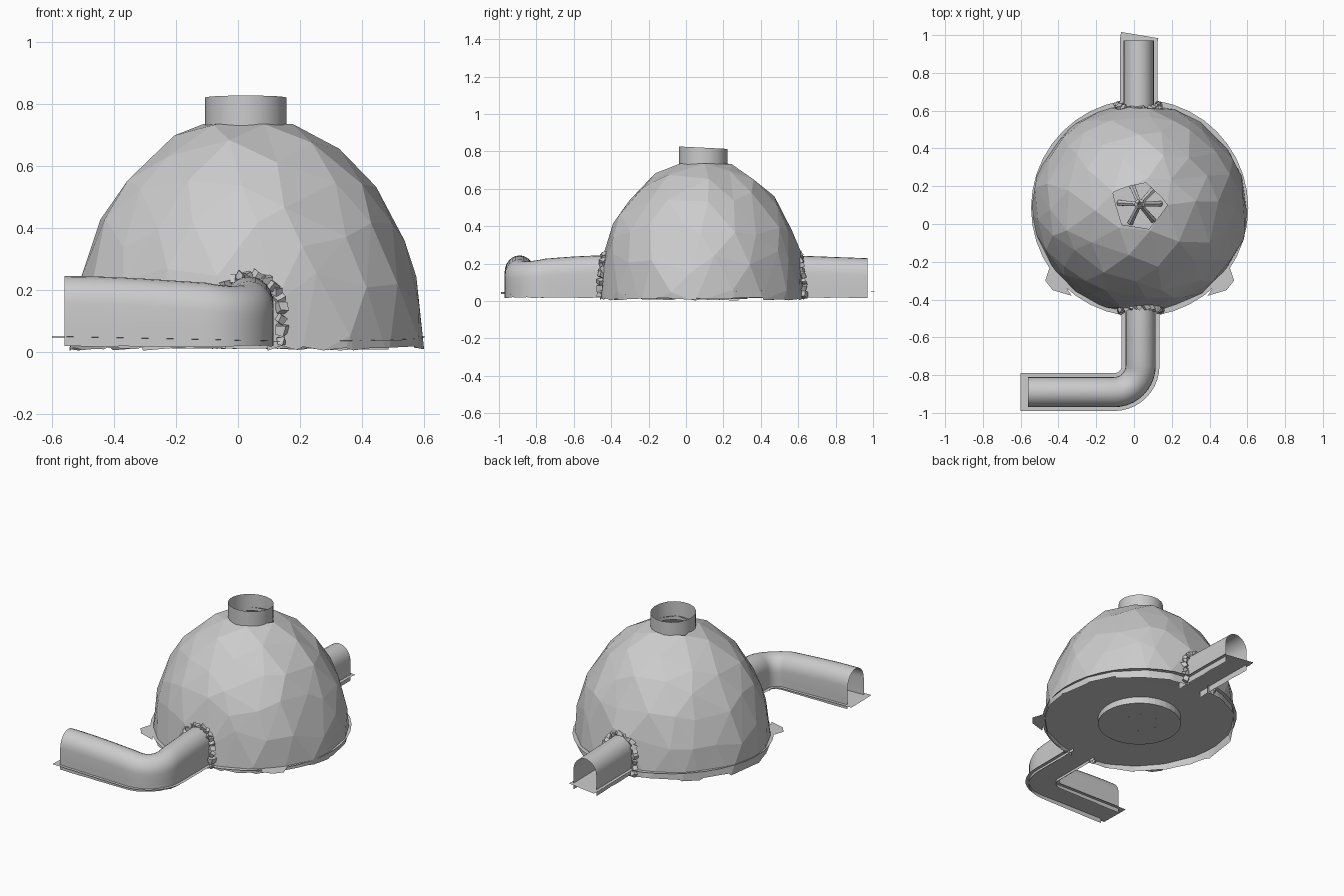
import bpy, bmesh, math, random
from mathutils import Vector, Matrix

random.seed(4)
cube = bpy.data.objects.get("Cube")
if cube:
    bpy.data.objects.remove(cube)

CX, CY = 0.03, 0.085          # dome centre
stone = bpy.data.materials.new("grey_stone")
stone.diffuse_color = (0.6, 0.6, 0.6, 1)
stone.use_nodes = True
stone.node_tree.nodes["Principled BSDF"].inputs["Base Color"].default_value = (0.6, 0.6, 0.6, 1)


def finish(name, bm, smooth=False):
    mesh = bpy.data.meshes.new(name)
    bm.to_mesh(mesh)
    bm.free()
    mesh.materials.append(stone)
    obj = bpy.data.objects.new(name, mesh)
    bpy.context.collection.objects.link(obj)
    if smooth:
        bpy.ops.object.select_all(action='DESELECT')
        obj.select_set(True)
        bpy.context.view_layer.objects.active = obj
        bpy.ops.object.shade_smooth_by_angle(angle=math.radians(40))
    return obj


def ground(x, y):
    return 0.045 + 0.012 * math.sin(2.5 * y) + 0.02 * max(0, -x)


def loft(bm, rows, closed=False):
    """Skin rows of points with quads."""
    rings = [[bm.verts.new(p) for p in row] for row in rows]
    for a, b in zip(rings, rings[1:]):
        n = len(a)
        for i in range(n if closed else n - 1):
            j = (i + 1) % n
            bm.faces.new((a[i], a[j], b[j], b[i]))
    return rings


def circle(r, z, n, cx=CX, cy=CY):
    out = []
    for i in range(n):
        t = math.tau * i / n
        x, y = cx + r * math.cos(t), cy + r * math.sin(t)
        out.append((x, y, z(x, y) if callable(z) else z))
    return out


# Faceted dome shell, cut at the foot and the smoke hole
bm = bmesh.new()
bmesh.ops.create_icosphere(bm, subdivisions=3, radius=1)
for v in bm.verts:
    jitter = Vector([random.uniform(-0.075, 0.075) for _ in range(3)])
    d = (v.co + jitter).normalized() * random.uniform(1.0, 1.025)
    v.co = (CX + d.x * 0.565, CY + d.y * 0.55, 0.02 + d.z * 0.73)


def cut(co, no, below=False, above=False, faces=None):
    faces = bm.faces[:] if faces is None else faces
    geom = set(faces)
    for f in faces:
        geom.update(f.edges)
        geom.update(f.verts)
    return bmesh.ops.bisect_plane(bm, geom=list(geom), plane_co=co, plane_no=no,
                                  clear_inner=below, clear_outer=above)


cut((0, 0, 0.015), (0, 0, 1), below=True)
cut((0, 0, 0.735), (0, 0, 1), above=True)
# doorways at the front and back
for co, no in (((-0.04, 0, 0), (1, 0, 0)), ((0.095, 0, 0), (1, 0, 0)), ((0, 0, 0.19), (0, 0, 1))):
    near = [f for f in bm.faces
            if abs(f.calc_center_median().x - CX) < 0.25 and f.calc_center_median().z < 0.35]
    cut(co, no, faces=near)
doors = [f for f in bm.faces
         if -0.04 < f.calc_center_median().x < 0.095 and f.calc_center_median().z < 0.19]
bmesh.ops.delete(bm, geom=doors, context='FACES')
for v in bm.verts:
    if v.co.z < 0.016:
        v.co.z = random.uniform(0.003, 0.02)
finish("dome_shell", bm)

# Chimney collar with a slightly sloping lip
bm = bmesh.new()
loft(bm, [circle(0.131, 0.71, 18, 0.025, 0.092),
          circle(0.131, lambda x, y: 0.82 - 0.05 * (y - 0.092), 18, 0.025, 0.092)], True)
finish("chimney", bm, True)

# Centre lines of the two tunnels
front_path = [(0.035, -0.42 - 0.055 * i) for i in range(6)]
front_path += [(-0.105 + 0.14 * math.cos(t), -0.75 - 0.14 * math.sin(t))
               for t in [math.pi / 2 * i / 10 for i in range(11)]]
front_path += [(-0.105 - 0.065 * i, -0.89) for i in range(1, 8)]
back_path = [(0.025, 0.54 + 0.0717 * i) for i in range(7)]


def sides(path):
    for i, p in enumerate(path):
        a, b = Vector(path[max(i - 1, 0)]), Vector(path[min(i + 1, len(path) - 1)])
        d = (b - a).normalized()
        yield Vector(p), Vector((-d.y, d.x))


def tunnel(name, path, height):
    bm = bmesh.new()
    rows = []
    for i, (p, n) in enumerate(sides(path)):
        top = height(i / (len(path) - 1))
        foot = 0.015 + random.uniform(0, 0.006)
        section = [(-0.08, foot), (-0.08, 0.08)]
        for k in range(13):
            t = math.pi * (1 - k / 12)
            section.append((0.08 * math.cos(t), top - 0.09 + 0.09 * math.sin(t)))
        section += [(0.08, 0.08), (0.08, foot)]
        rows.append([(p.x + n.x * s, p.y + n.y * s, z) for s, z in section])
    loft(bm, rows)
    finish(name, bm, True)


tunnel("front_tunnel", front_path, lambda t: 0.228 + 0.016 * math.cos(math.tau * t))
tunnel("back_tunnel", back_path, lambda t: 0.245 - 0.016 * t)


# Thin ground strips under the tunnels
def strip(name, path):
    bm = bmesh.new()
    rows = []
    for p, n in sides(path):
        row = []
        for s in (-0.1, -0.05, 0, 0.05, 0.1):
            q = p + n * s
            row.append((q.x, q.y, ground(q.x, q.y)))
        rows.append(row)
    loft(bm, rows)
    finish(name, bm)


strip("front_tunnel_floor", front_path + [(-0.6, -0.89)])
strip("back_tunnel_floor", [(0.025, 0.5)] + back_path + [(0.03, 1.0)])

# Dome floor with a sunken fire pit and two pointed corners
bm = bmesh.new()
loft(bm, [circle(0.245, 0.01, 40), circle(0.245, ground, 40),
          circle(0.42, ground, 40), circle(0.575, ground, 40)], True)
bm.faces.new([bm.verts.new(p) for p in circle(0.245, 0.01, 40)])
for s in (-1, 1):
    corner = [(0.5, -0.3), (0.47, -0.21), (0.36, -0.38), (0.46, -0.35)]
    pts = [(CX + s * x, y) for x, y in corner]
    bm.faces.new([bm.verts.new((x, y, ground(x, y))) for x, y in (pts[0], pts[1], pts[2], pts[3])])
bmesh.ops.remove_doubles(bm, verts=bm.verts, dist=0.0005)
finish("dome_floor", bm)


# Rough stones framing each tunnel mouth
def rock_arch(name, cx, side):
    bm = bmesh.new()
    spots = [(0.105, z) for z in (0.035, 0.07, 0.105)]
    spots += [(0.105 * math.cos(t), 0.14 + 0.105 * math.sin(t))
              for t in [math.pi * k / 12 for k in range(13)]]
    spots += [(-0.105, z) for z in (0.105, 0.07, 0.035)]
    for dx, z in spots:
        h = (z - 0.02) / 0.73
        y = CY + side * (0.55 * math.sqrt(1 - h * h) * 0.985 + 0.005)
        turn = Matrix.Rotation(random.uniform(0, 6), 4, Vector([random.random() + 0.1 for _ in range(3)]))
        size = random.uniform(0.8, 1.2)
        rock = bmesh.ops.create_cube(bm, size=0.026 * size,
                                     matrix=Matrix.Translation((cx + dx, y, z)) @ turn)
        for v in rock["verts"]:
            v.co += Vector([random.uniform(-0.005, 0.005) for _ in range(3)])
    finish(name, bm)


rock_arch("front_rocks", 0.035, -1)
rock_arch("back_rocks", 0.025, 1)

# Leaning sticks in the fire pit
bm = bmesh.new()
for k in range(6):
    a = math.tau * k / 6 + random.uniform(-0.3, 0.3)
    foot = Vector((CX + 0.11 * math.cos(a), CY + 0.02 + 0.11 * math.sin(a), 0.02))
    tip = Vector((CX - 0.02 * math.cos(a), CY + 0.02 - 0.02 * math.sin(a), 0.15))
    axis = tip - foot
    pose = Matrix.Translation((foot + tip) / 2) @ axis.to_track_quat('Z', 'Y').to_matrix().to_4x4()
    bmesh.ops.create_cone(bm, cap_ends=True, segments=6, radius1=0.017, radius2=0.012,
                          depth=axis.length, matrix=pose)
finish("fire_sticks", bm)
